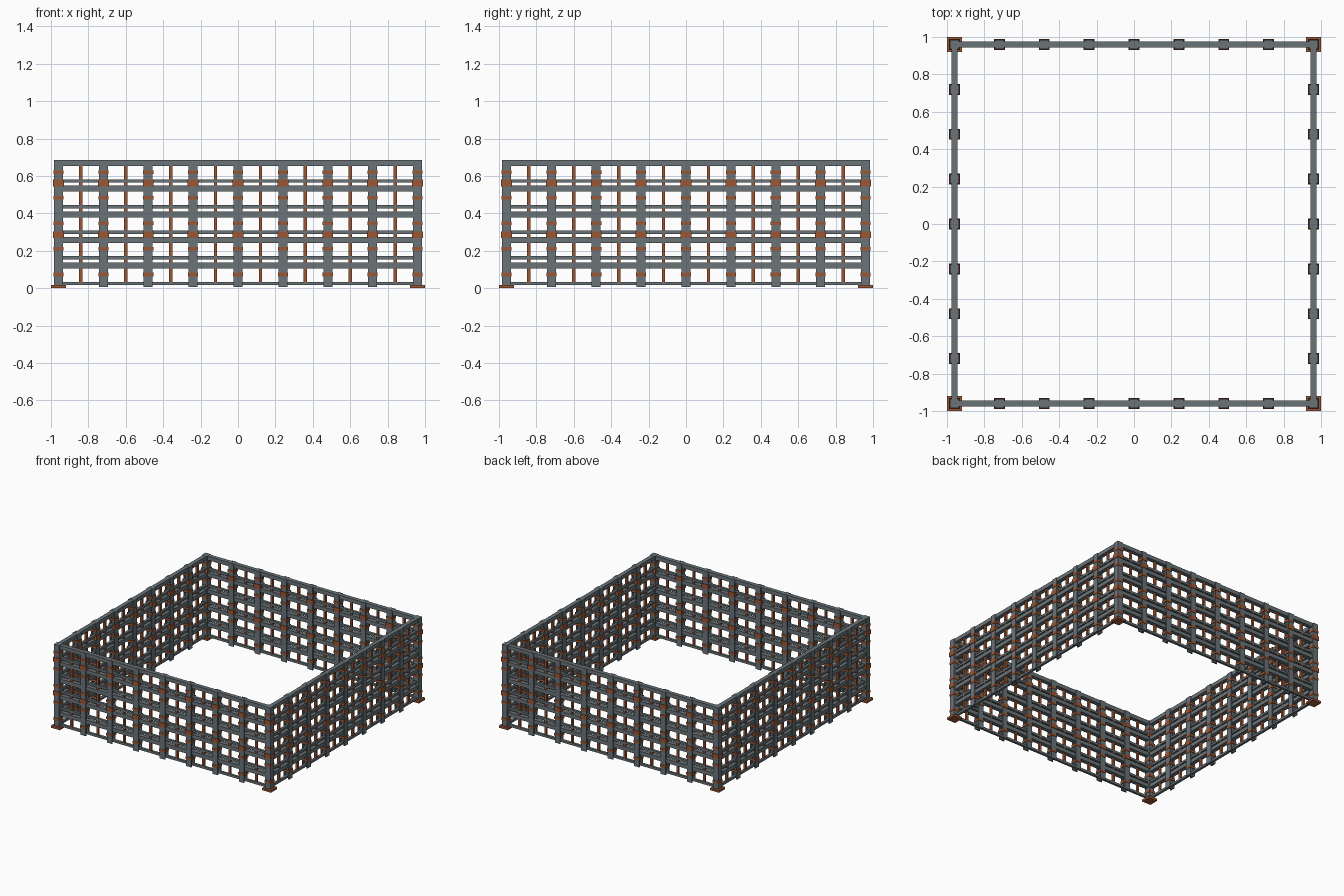
import bpy, bmesh
from mathutils import Vector

if "Cube" in bpy.data.objects:
    bpy.data.objects.remove(bpy.data.objects["Cube"])

def material(name, col):
    m = bpy.data.materials.new(name)
    m.diffuse_color = (*col, 1)
    m.use_nodes = True
    m.node_tree.nodes["Principled BSDF"].inputs["Base Color"].default_value = m.diffuse_color
    return m

STEEL = material("blue grey steel", (0.145, 0.175, 0.19))
RUST = material("rust orange", (0.33, 0.095, 0.035))

def extrude(bm, pts, z0, z1):
    """Closed outline pulled up from z0 to z1."""
    f = bm.faces.new([bm.verts.new((x, y, z0)) for x, y in pts])
    g = bmesh.ops.extrude_face_region(bm, geom=[f])
    for v in g["geom"]:
        if isinstance(v, bmesh.types.BMVert):
            v.co.z = z1

def box(bm, x, y, sx, sy, z0, z1):
    a, b = sx / 2, sy / 2
    extrude(bm, [(x - a, y - b), (x + a, y - b), (x + a, y + b), (x - a, y + b)], z0, z1)

def ring(bm, x, y, out, inn, z0, z1):
    """Square tube around x, y with mitred corners."""
    loops = []
    for r, z in ((out, z0), (out, z1), (inn, z1), (inn, z0)):
        loops.append([bm.verts.new((x + sx * r, y + sy * r, z))
                      for sx, sy in ((-1, -1), (1, -1), (1, 1), (-1, 1))])
    for k in range(4):
        a, b = loops[k], loops[(k + 1) % 4]
        for i in range(4):
            j = (i + 1) % 4
            bm.faces.new((a[i], a[j], b[j], b[i]))

def finish(bm, name, mat):
    bmesh.ops.recalc_face_normals(bm, faces=bm.faces)
    me = bpy.data.meshes.new(name)
    bm.to_mesh(me)
    bm.free()
    me.materials.append(mat)
    ob = bpy.data.objects.new(name, me)
    bpy.context.collection.objects.link(ob)

W, STEP, TOP = 0.96, 0.24, 0.685

def turned(x, y, q):
    for _ in range(q):
        x, y = -y, x
    return x, y

wall = [turned(i * STEP, -W, q) + (q,) for q in range(4) for i in range(-3, 4)]
corners = [(sx * W, sy * W) for sx in (-1, 1) for sy in (-1, 1)]

# H-section posts along the walls
bm = bmesh.new()
h, w, t = 0.024, 0.006, 0.016
section = [(-h, -h), (h, -h), (h, -t), (w, -t), (w, t), (h, t),
           (h, h), (-h, h), (-h, t), (-w, t), (-w, -t), (-h, -t)]
for x, y, q in wall:
    pts = [turned(a, b, q) for a, b in section]
    extrude(bm, [(x + a, y + b) for a, b in pts], 0.005, TOP)
finish(bm, "wall_posts", STEEL)

# solid corner posts
bm = bmesh.new()
for x, y in corners:
    box(bm, x, y, 0.048, 0.048, 0.005, TOP)
finish(bm, "corner_posts", STEEL)

# corner base plates
bm = bmesh.new()
for x, y in corners:
    box(bm, x, y, 0.08, 0.08, 0, 0.018)
finish(bm, "corner_base_plates", RUST)

# wide rails running round the enclosure
bm = bmesh.new()
for z in (0.12, 0.257, 0.394, 0.532, 0.668):
    ring(bm, 0, 0, 0.977, 0.943, z - 0.016, z + 0.016)
finish(bm, "wide_rails", STEEL)

# slim rails
bm = bmesh.new()
for z in (0.025, 0.162, 0.299, 0.436, 0.573):
    ring(bm, 0, 0, 0.970, 0.950, z - 0.009, z + 0.009)
finish(bm, "slim_rails", STEEL)

# thin upright rods between posts
bm = bmesh.new()
for q in range(4):
    for i in range(8):
        x, y = turned((i - 3.5) * STEP, -W, q)
        box(bm, x, y, 0.018, 0.018, 0.02, 0.66)
finish(bm, "upright_rods", RUST)

# collars strapped round every post
posts = [p[:2] for p in wall] + corners
bm = bmesh.new()
for x, y in posts:
    for z in (0.285, 0.562):
        ring(bm, x, y, 0.029, 0.022, z - 0.018, z + 0.018)
finish(bm, "wide_collars", RUST)

bm = bmesh.new()
for x, y in posts:
    for z in (0.073, 0.21, 0.347, 0.484, 0.62):
        ring(bm, x, y, 0.027, 0.022, z - 0.01, z + 0.01)
finish(bm, "slim_collars", RUST)
